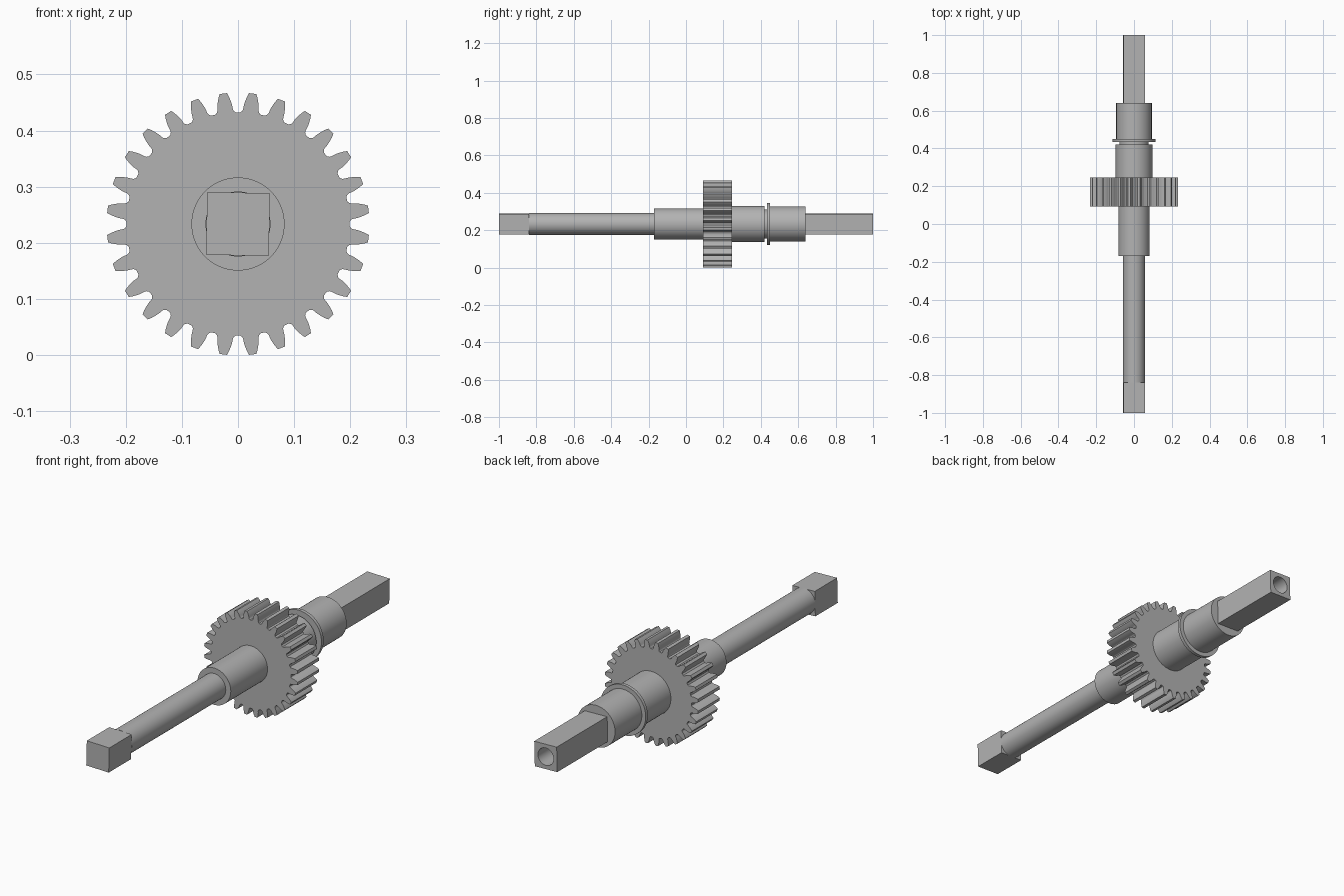
import bpy, bmesh, math
from mathutils import Matrix, Vector

cube = bpy.data.objects.get("Cube")
if cube:
    bpy.data.objects.remove(cube, do_unlink=True)

AXIS_Z = 0.2335          # height of the shaft axis
TILT = math.radians(1.5)  # small roll of the square ends

steel = bpy.data.materials.new("grey_steel")
steel.use_nodes = True
GREY = (0.45, 0.45, 0.45, 1)
steel.diffuse_color = GREY
steel.node_tree.nodes["Principled BSDF"].inputs["Base Color"].default_value = GREY


def finish(name, bm, angle=30):
    bmesh.ops.recalc_face_normals(bm, faces=bm.faces)
    mesh = bpy.data.meshes.new(name)
    bm.to_mesh(mesh)
    bm.free()
    mesh.materials.append(steel)
    obj = bpy.data.objects.new(name, mesh)
    obj.location.z = AXIS_Z
    bpy.context.collection.objects.link(obj)
    bpy.ops.object.select_all(action='DESELECT')
    obj.select_set(True)
    bpy.context.view_layer.objects.active = obj
    bpy.ops.object.shade_smooth_by_angle(angle=math.radians(angle))
    return obj


def extrude_outline(bm, outline, y0, y1):
    """Prism along y from a list of (x, z) points."""
    face = bm.faces.new([bm.verts.new((x, y0, z)) for x, z in outline])
    out = bmesh.ops.extrude_face_region(bm, geom=[face])
    moved = [g for g in out["geom"] if isinstance(g, bmesh.types.BMVert)]
    bmesh.ops.translate(bm, verts=moved, vec=(0, y1 - y0, 0))


def circle(radius, count=64):
    return [(radius * math.cos(math.tau * i / count),
             radius * math.sin(math.tau * i / count)) for i in range(count)]


def square_end(name, y0, y1, half):
    bm = bmesh.new()
    extrude_outline(bm, [(-half, -half), (half, -half), (half, half), (-half, half)], y0, y1)
    bmesh.ops.rotate(bm, verts=bm.verts, matrix=Matrix.Rotation(TILT, 3, 'Y'))
    return finish(name, bm)


# Stepped round shaft: (y, radius) profile spun around the y axis
profile = [(-0.84, 0), (-0.84, 0.058), (-0.17, 0.058), (-0.17, 0.083),
           (0.17, 0.083), (0.17, 0.097), (0.42, 0.097), (0.42, 0.078),
           (0.434, 0.078), (0.434, 0.113), (0.449, 0.113), (0.449, 0.094),
           (0.64, 0.094), (0.64, 0)]
bm = bmesh.new()
verts = [bm.verts.new((r, y, 0)) for y, r in profile]
edges = [bm.edges.new(pair) for pair in zip(verts, verts[1:])]
bmesh.ops.spin(bm, geom=verts + edges, axis=(0, 1, 0), cent=(0, 0, 0),
               angle=math.tau, steps=64, use_merge=True)
bmesh.ops.remove_doubles(bm, verts=bm.verts, dist=1e-5)
finish("stepped_shaft", bm)

# Spur gear: one tooth flank (radius, half width), mirrored and repeated
TEETH = 28
flank = [(0.199, 0.018), (0.202, 0.0148), (0.206, 0.0136), (0.212, 0.0132),
         (0.219, 0.0118), (0.227, 0.0095), (0.234, 0.0065)]
tooth = [(r, -w / r) for r, w in flank] + [(r, w / r) for r, w in reversed(flank)]
outline = []
for i in range(TEETH):
    centre = math.tau * (i + 0.5) / TEETH
    outline += [(r * math.sin(centre + a), r * math.cos(centre + a)) for r, a in tooth]
bm = bmesh.new()
extrude_outline(bm, outline, 0.092, 0.246)
finish("spur_gear", bm)

# Square drive ends
square_end("front_square_end", -1.0, -0.84, 0.056)
rear = square_end("rear_square_end", 0.62, 1.0, 0.056)

# Blind bore in the rear end
bm = bmesh.new()
extrude_outline(bm, circle(0.039, 48), 0.72, 1.05)
cutter = finish("bore_cutter", bm)
cutter.hide_render = True
cut = rear.modifiers.new("bore", 'BOOLEAN')
cut.operation = 'DIFFERENCE'
cut.solver = 'EXACT'
cut.object = cutter
bpy.ops.object.select_all(action='DESELECT')
rear.select_set(True)
bpy.context.view_layer.objects.active = rear
bpy.ops.object.modifier_move_to_index(modifier="bore", index=0)
bpy.ops.object.modifier_apply(modifier="bore")
bpy.data.objects.remove(cutter, do_unlink=True)
bpy.ops.object.shade_smooth_by_angle(angle=math.radians(30))
